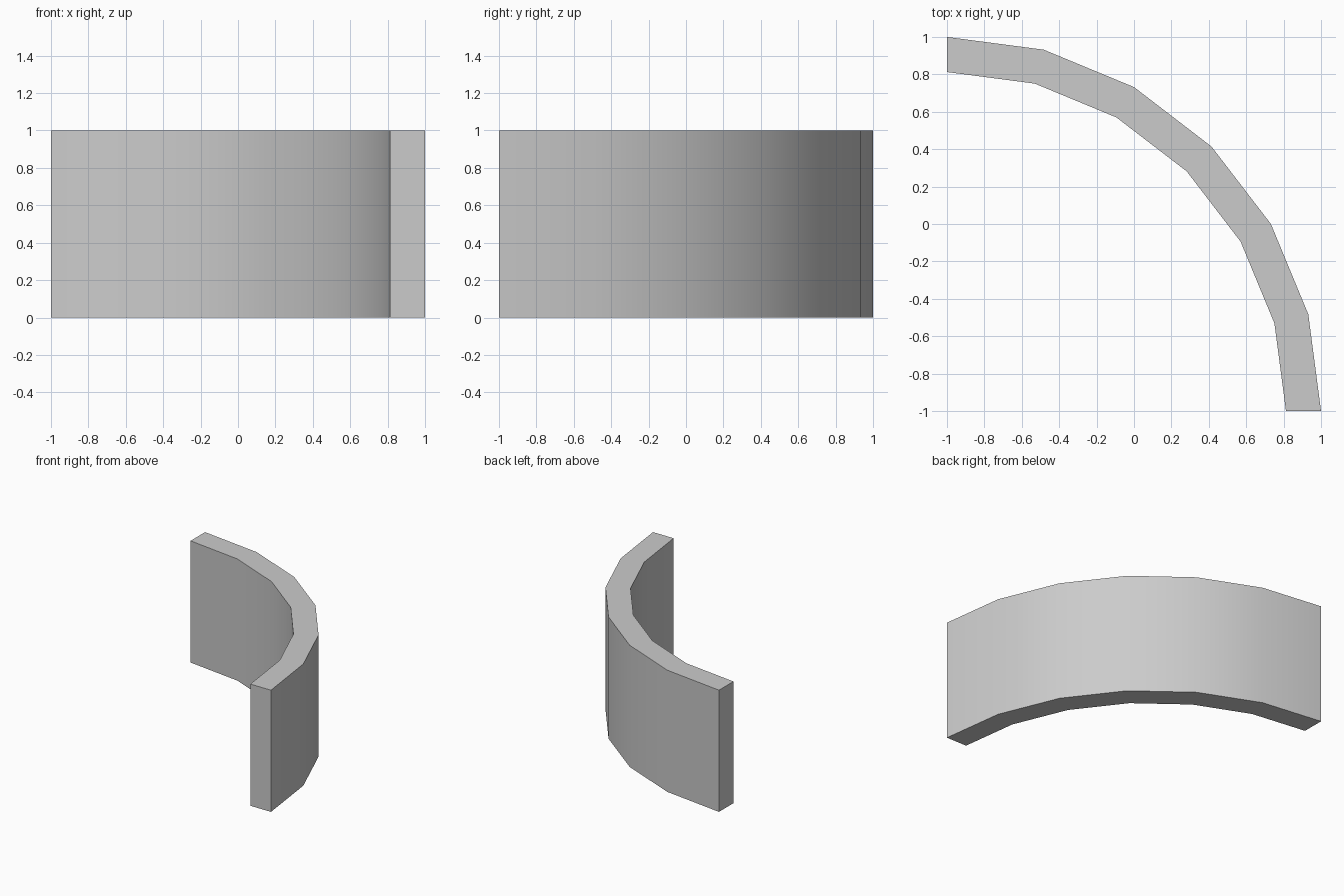
import bpy, bmesh, math

if "Cube" in bpy.data.objects:
    bpy.data.objects.remove(bpy.data.objects["Cube"])

OUTER, INNER, HEIGHT, STEPS = 2.0, 1.8125, 1.0, 6
CORNER = -1.0  # arc centre in x and y


def arc(radius):
    angles = [math.radians(90) * i / STEPS for i in range(STEPS + 1)]
    return [(CORNER + radius * math.cos(a), CORNER + radius * math.sin(a), 0) for a in angles]


# Quarter ring footprint, raised into a curved wall
bm = bmesh.new()
outline = arc(OUTER) + arc(INNER)[::-1]
base = bm.faces.new([bm.verts.new(p) for p in outline])
result = bmesh.ops.extrude_face_region(bm, geom=[base], use_keep_orig=True)
top = [v for v in result["geom"] if isinstance(v, bmesh.types.BMVert)]
bmesh.ops.translate(bm, verts=top, vec=(0, 0, HEIGHT))
bmesh.ops.recalc_face_normals(bm, faces=bm.faces)

mesh = bpy.data.meshes.new("curved_wall")
bm.to_mesh(mesh)
bm.free()
wall = bpy.data.objects.new("curved_wall", mesh)
bpy.context.collection.objects.link(wall)

# Smooth curved sides, crisp rims and ends
bpy.context.view_layer.objects.active = wall
wall.select_set(True)
bpy.ops.object.shade_smooth_by_angle(angle=math.radians(30))
